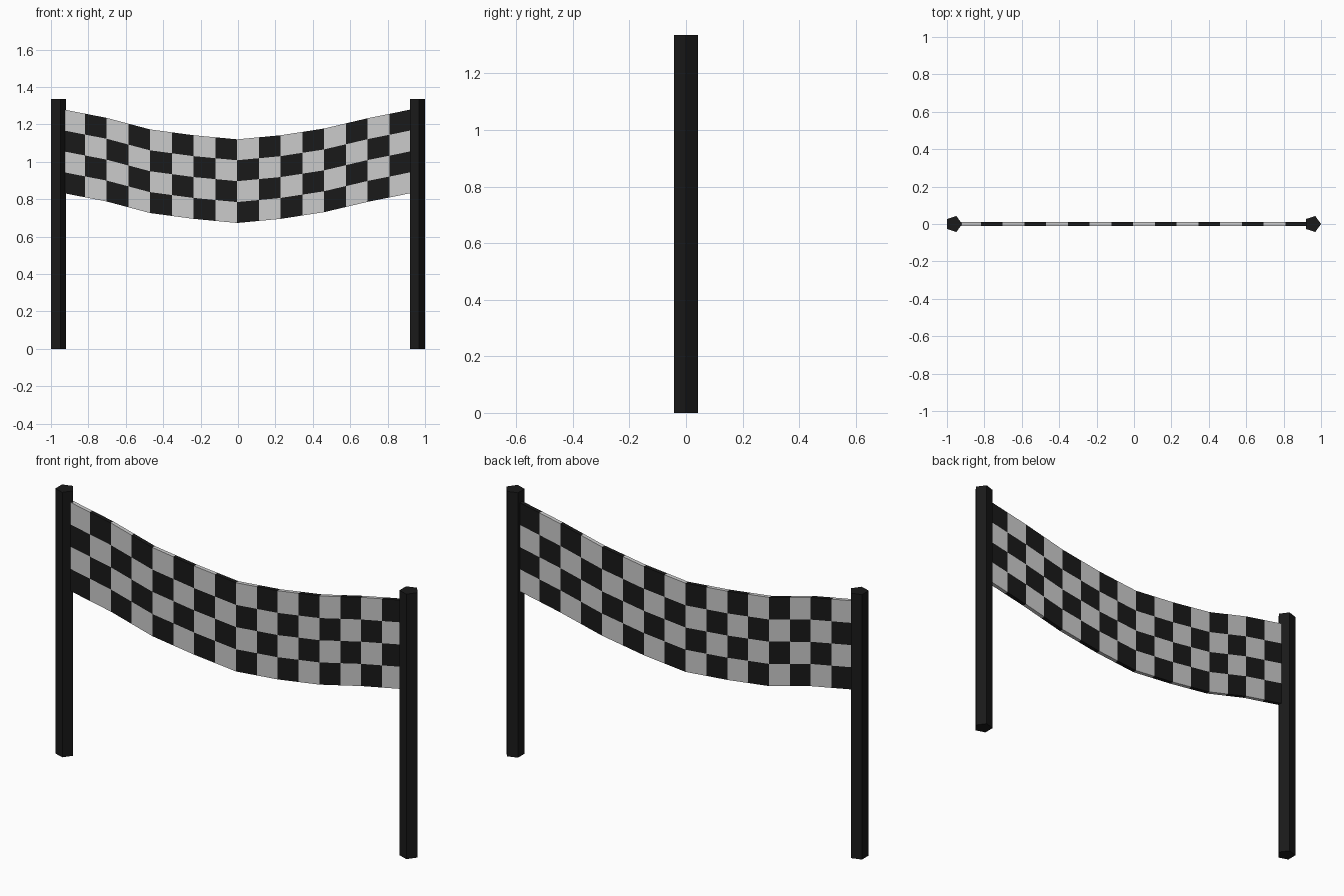
import bpy, bmesh, math

if "Cube" in bpy.data.objects:
    bpy.data.objects.remove(bpy.data.objects["Cube"])

def material(name, v):
    m = bpy.data.materials.new(name)
    m.diffuse_color = (v, v, v, 1)
    m.use_nodes = True
    m.node_tree.nodes["Principled BSDF"].inputs["Base Color"].default_value = m.diffuse_color
    return m

black = material("black", 0.01)
white = material("white", 0.8)

# Five-sided posts, both with a corner pointing to +x
R, H = 0.045, 1.335
def post(name, x):
    bm = bmesh.new()
    ring = [bm.verts.new((x + R * math.cos(i * math.tau / 5),
                          R * math.sin(i * math.tau / 5), 0)) for i in range(5)]
    base = bm.faces.new(ring)
    top = bmesh.ops.extrude_face_region(bm, geom=[base], use_keep_orig=True)["geom"]
    bmesh.ops.translate(bm, vec=(0, 0, H),
                        verts=[g for g in top if isinstance(g, bmesh.types.BMVert)])
    bmesh.ops.recalc_face_normals(bm, faces=bm.faces)
    me = bpy.data.meshes.new(name)
    bm.to_mesh(me)
    bm.free()
    me.materials.append(black)
    bpy.context.collection.objects.link(bpy.data.objects.new(name, me))

post("left_post", -1 + R * math.cos(math.pi / 5))
post("right_post", 1 - R)

# Sagging chequered banner: 16 x 4 squares, bending every second column
COLS, ROWS, DROP = 16, 4, 0.447
X0, X1 = -0.935, 0.926
SAG = [1.28, 1.235, 1.173, 1.142, 1.12, 1.142, 1.178, 1.233, 1.28]

def top_z(c):
    return SAG[c // 2] if c % 2 == 0 else (SAG[c // 2] + SAG[c // 2 + 1]) / 2

bm = bmesh.new()
grid = [[bm.verts.new((X0 + (X1 - X0) * c / COLS, 0, top_z(c) - DROP * r / ROWS))
         for r in range(ROWS + 1)] for c in range(COLS + 1)]
for c in range(COLS):
    for r in range(ROWS):
        f = bm.faces.new((grid[c][r], grid[c][r + 1], grid[c + 1][r + 1], grid[c + 1][r]))
        f.material_index = (c + r) % 2
me = bpy.data.meshes.new("banner")
bm.to_mesh(me)
bm.free()
me.materials.append(white)
me.materials.append(black)
banner = bpy.data.objects.new("banner", me)
bpy.context.collection.objects.link(banner)
solid = banner.modifiers.new("thickness", 'SOLIDIFY')
solid.thickness = 0.02
solid.offset = 0
